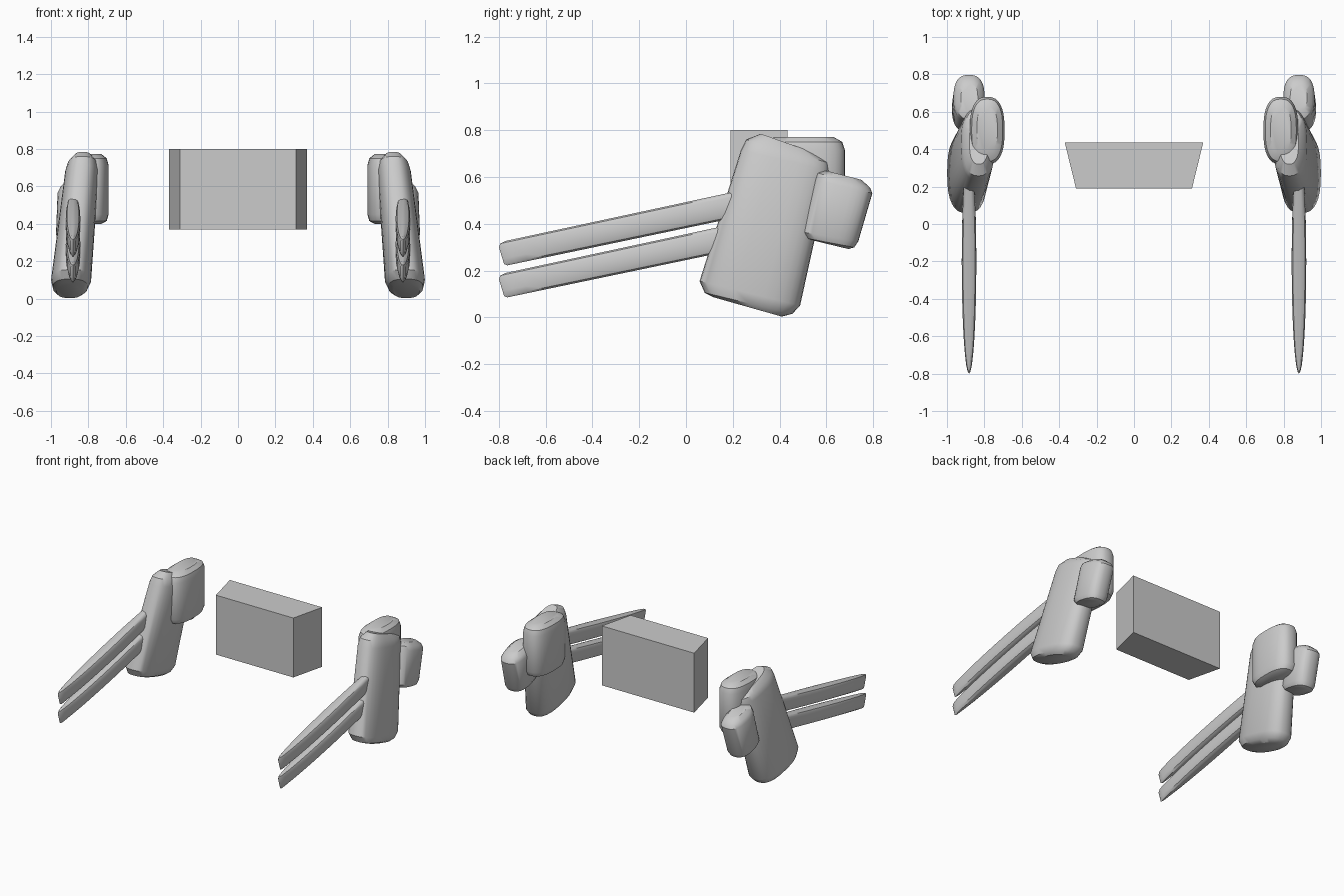
import bpy, bmesh, math
from mathutils import Vector

cube = bpy.data.objects.get("Cube")
if cube:
    bpy.data.objects.remove(cube, do_unlink=True)

# Single grey material
GREY = (0.6, 0.6, 0.6, 1)
mat = bpy.data.materials.new("light grey")
mat.use_nodes = True
mat.diffuse_color = GREY
mat.node_tree.nodes["Principled BSDF"].inputs["Base Color"].default_value = GREY

SIDES = 32


def finish(bm, name, smooth):
    bmesh.ops.recalc_face_normals(bm, faces=bm.faces[:])
    mesh = bpy.data.meshes.new(name)
    bm.to_mesh(mesh)
    bm.free()
    mesh.materials.append(mat)
    obj = bpy.data.objects.new(name, mesh)
    bpy.context.collection.objects.link(obj)
    if smooth:
        bpy.ops.object.select_all(action='DESELECT')
        obj.select_set(True)
        bpy.context.view_layer.objects.active = obj
        bpy.ops.object.shade_smooth_by_angle(angle=math.radians(35))
    return obj


def oval(front, back, x, half_width, power):
    """Flattened oval ring between two (y, z) end points."""
    f, b = Vector((x, *front)), Vector((x, *back))
    mid, arm = (f + b) / 2, (b - f) / 2
    points = []
    for i in range(SIDES):
        a = 2 * math.pi * i / SIDES
        c, s = math.cos(a), math.sin(a)
        c = math.copysign(abs(c) ** (2 / power), c)
        s = math.copysign(abs(s) ** (2 / power), s)
        points.append(mid + arm * c + Vector((half_width * s, 0, 0)))
    return points


def pod(name, rings, power=2.6, drop=0):
    """Loft through oval rings, once per side of the model."""
    for side, sign in (("left", 1), ("right", -1)):
        bm = bmesh.new()
        loops = []
        for fy, fz, by, bz, x, w in rings:
            pts = oval((fy, fz - drop), (by, bz - drop), sign * x, w, power)
            loops.append([bm.verts.new(p) for p in pts])
        for low, high in zip(loops, loops[1:]):
            for i in range(SIDES):
                j = (i + 1) % SIDES
                bm.faces.new((low[i], low[j], high[j], high[i]))
        bm.faces.new(loops[0])
        bm.faces.new(loops[-1])
        finish(bm, f"{side}_{name}", True)


# Leaning main housing: front y, z, back y, z, centre x, half width
pod("main_housing", [
    (.12, .085, .41, .003, .90, .07),
    (.08, .105, .455, .015, .897, .092),
    (.058, .155, .488, .05, .892, .107),
    (.235, .715, .615, .625, .835, .09),
    (.257, .76, .612, .66, .832, .08),
    (.32, .785, .56, .70, .83, .05)])

# Upright pod on the inner rear
pod("inner_pod", [
    (.38, .40, .62, .40, .785, .055),
    (.34, .415, .66, .415, .785, .083),
    (.32, .45, .68, .45, .785, .093),
    (.32, .715, .68, .715, .785, .093),
    (.335, .75, .668, .75, .785, .083),
    (.38, .772, .63, .772, .785, .055)])

# Small tilted pod at the back
pod("rear_pod", [
    (.55, .327, .695, .292, .893, .045),
    (.515, .338, .72, .299, .892, .07),
    (.495, .365, .737, .325, .89, .083),
    (.551, .59, .797, .53, .882, .083),
    (.56, .618, .787, .555, .881, .07),
    (.60, .627, .75, .588, .88, .045)])

# Paired slender barrels
for label, drop in (("upper", 0), ("lower", .137)):
    pod(label + "_barrel", [
        (-.765, .222, .36, .457, .882, .017),
        (-.778, .228, .39, .47, .882, .032),
        (-.785, .25, .40, .49, .882, .039),
        (-.80, .30, .38, .555, .882, .039),
        (-.795, .315, .37, .565, .882, .032),
        (-.77, .327, .36, .57, .882, .017)], 2, drop)

# Tapered centre block, wider at the back
bm = bmesh.new()
plan = [(-.31, .19), (.31, .19), (.37, .435), (-.37, .435)]
base = bm.faces.new([bm.verts.new((x, y, .37)) for x, y in plan])
top = bmesh.ops.extrude_face_region(bm, geom=[base])
bmesh.ops.translate(bm, vec=(0, 0, .43),
                    verts=[g for g in top["geom"] if isinstance(g, bmesh.types.BMVert)])
if len(bm.faces) < 6:
    bm.faces.new([v for v in bm.verts if v.co.z < .5])
finish(bm, "centre_block", False)
